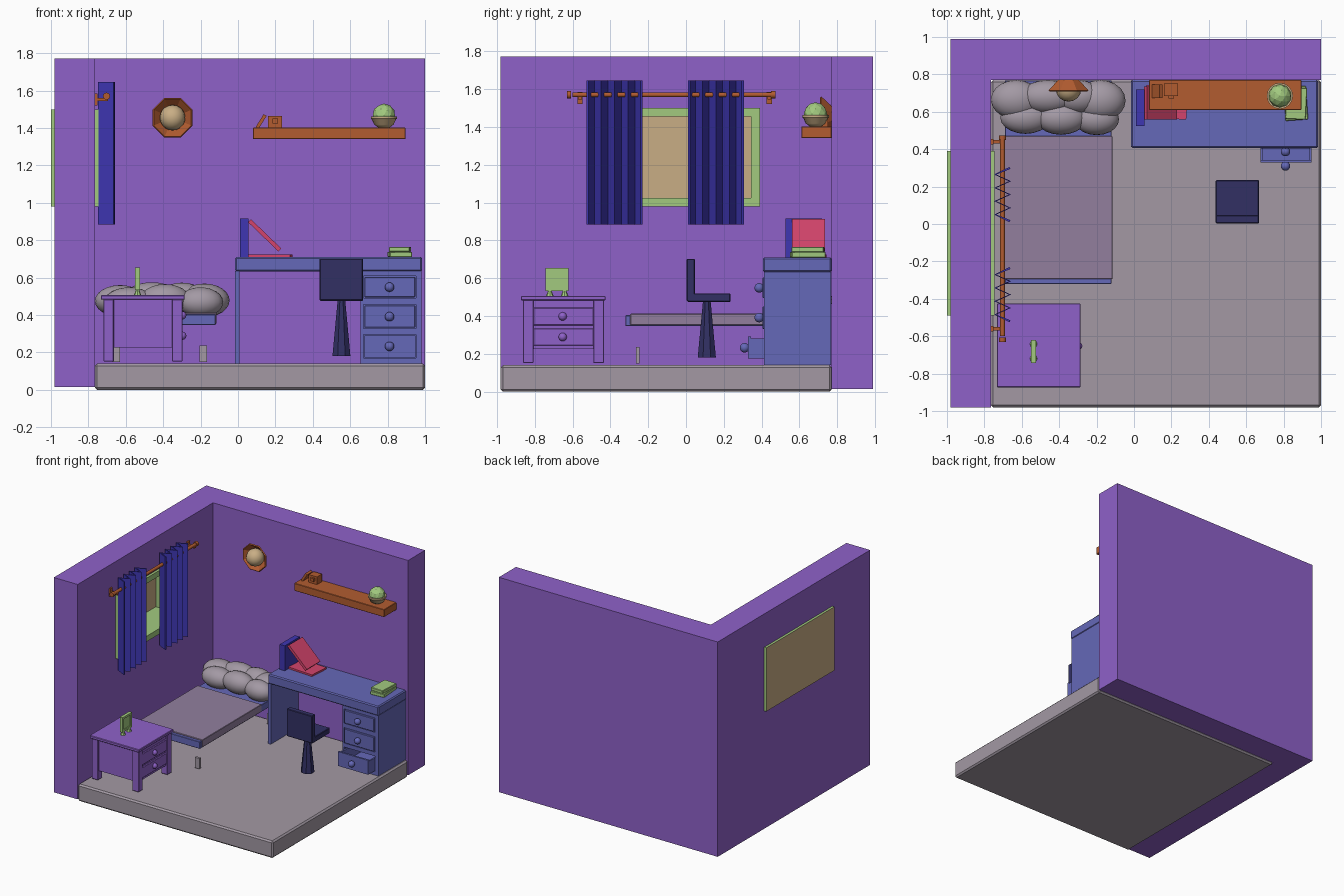
import bpy, bmesh, math
from mathutils import Matrix, Vector, Euler

if "Cube" in bpy.data.objects:
    bpy.data.objects.remove(bpy.data.objects["Cube"])

def lin(c):
    c /= 255
    return c / 12.92 if c <= 0.04045 else ((c + 0.055) / 1.055) ** 2.4

def material(name, r, g, b):
    m = bpy.data.materials.new(name)
    m.diffuse_color = (lin(r), lin(g), lin(b), 1)
    m.use_nodes = True
    m.node_tree.nodes["Principled BSDF"].inputs["Base Color"].default_value = m.diffuse_color
    return m

PURPLE = material("wall purple", 143, 97, 201)
BLUE = material("furniture blue", 101, 104, 184)
INDIGO = material("curtain indigo", 62, 54, 178)
NAVY = material("chair navy", 50, 48, 100)
GREY = material("floor grey", 163, 153, 164)
MAUVE = material("blanket mauve", 146, 127, 158)
ORANGE = material("wood orange", 178, 92, 48)
GREEN = material("light green", 162, 202, 127)
TAN = material("tan", 201, 174, 133)
PINK = material("pink", 212, 68, 108)

def finish(name, bm, mats, smooth=False):
    bmesh.ops.recalc_face_normals(bm, faces=bm.faces)
    me = bpy.data.meshes.new(name)
    bm.to_mesh(me)
    bm.free()
    ob = bpy.data.objects.new(name, me)
    bpy.context.collection.objects.link(ob)
    for m in (mats if isinstance(mats, list) else [mats]):
        me.materials.append(m)
    if smooth:
        bpy.ops.object.select_all(action='DESELECT')
        ob.select_set(True)
        bpy.context.view_layer.objects.active = ob
        bpy.ops.object.shade_smooth_by_angle(angle=math.radians(40))
    return ob

def add_box(bm, x0, x1, y0, y1, z0, z1):
    c = Vector(((x0 + x1) / 2, (y0 + y1) / 2, (z0 + z1) / 2))
    m = Matrix.Translation(c) @ Matrix.Diagonal((x1 - x0, y1 - y0, z1 - z0, 1))
    return bmesh.ops.create_cube(bm, size=1, matrix=m)["verts"], c

def box(name, dims, mat, bevel=0, rot=None):
    bm = bmesh.new()
    verts, c = add_box(bm, *dims)
    if bevel:
        bmesh.ops.bevel(bm, geom=bm.edges[:], offset=bevel, segments=1, affect='EDGES')
    if rot:
        r = Euler([math.radians(a) for a in rot]).to_matrix()
        bmesh.ops.rotate(bm, verts=bm.verts[:], cent=c, matrix=r)
    return finish(name, bm, mat)

def boxes(name, dims_list, mat):
    bm = bmesh.new()
    for d in dims_list:
        add_box(bm, *d)
    return finish(name, bm, mat)

def cone(name, p0, p1, r0, r1, sides, mat, smooth=False, caps=True, turn=0):
    p0, p1 = Vector(p0), Vector(p1)
    d = p1 - p0
    m = Matrix.Translation((p0 + p1) / 2) @ d.to_track_quat('Z', 'Y').to_matrix().to_4x4() @ Matrix.Rotation(turn, 4, 'Z')
    bm = bmesh.new()
    bmesh.ops.create_cone(bm, cap_ends=caps, segments=sides, radius1=r0, radius2=r1, depth=d.length, matrix=m)
    return finish(name, bm, mat, smooth)

def ball(name, c, r, mat, u=16, v=10):
    r = r if isinstance(r, tuple) else (r, r, r)
    bm = bmesh.new()
    bmesh.ops.create_uvsphere(bm, u_segments=u, v_segments=v, radius=1,
                              matrix=Matrix.Translation(c) @ Matrix.Diagonal((*r, 1)))
    return finish(name, bm, mat, True)

# Room shell: L-shaped walls with a window opening, and the floor slab
bm = bmesh.new()
L = [(-.98, -.98), (-.765, -.98), (-.765, .77), (1, .77), (1, .99), (-.98, .99)]
f = bm.faces.new([bm.verts.new((x, y, .015)) for x, y in L])
ext = bmesh.ops.extrude_face_region(bm, geom=[f])["geom"]
bmesh.ops.translate(bm, vec=(0, 0, 1.757), verts=[v for v in ext if isinstance(v, bmesh.types.BMVert)])
walls = finish("walls", bm, PURPLE)
cutter = box("window_cutter", (-1.2, -.6, -.465, .365, 1.005, 1.475), PURPLE)
cutter.hide_render = True
mod = walls.modifiers.new("opening", 'BOOLEAN')
mod.object = cutter
mod.operation = 'DIFFERENCE'
mod.solver = 'EXACT'
bpy.context.view_layer.objects.active = walls
bpy.ops.object.modifier_apply(modifier=mod.name)
bpy.data.objects.remove(cutter)
box("floor", (-.765, 1, -.98, .77, 0, .14), GREY, .012)

# Window: frame through the wall, pane closing it on the outside
boxes("window_frame", [(-.985, -.745, -.49, -.445, .98, 1.5), (-.985, -.745, .345, .39, .98, 1.5),
                       (-.985, -.745, -.445, .345, .98, 1.025), (-.985, -.745, -.445, .345, 1.455, 1.5)], GREEN)
pane = box("window_pane", (-1, -.985, -.49, .39, .98, 1.5), [GREEN, TAN])
for p in pane.data.polygons:
    p.material_index = int(abs(p.normal.x) > .5)

# Curtains: zigzag strips hung on a rod
for side, y0, y1 in (("left", -.52, -.235), ("right", .015, .3)):
    bm = bmesh.new()
    n = 8
    rows = [[bm.verts.new((-.742 if i % 2 else -.663, y0 + (y1 - y0) * i / n, z)) for i in range(n + 1)]
            for z in (.885, 1.645)]
    for i in range(n):
        bm.faces.new((rows[0][i], rows[0][i + 1], rows[1][i + 1], rows[1][i]))
    cur = finish("curtain_" + side, bm, INDIGO)
    s = cur.modifiers.new("thickness", 'SOLIDIFY')
    s.thickness = .012
    s.offset = 0
cone("curtain_rod", (-.703, -.6, 1.57), (-.703, .45, 1.57), .013, .013, 12, ORANGE, True)
for y, e in ((-.56, -.615), (.44, .465)):
    cone("rod_end", (-.703, e - .015, 1.57), (-.703, e + .008, 1.57), .019, .019, 12, ORANGE, True)
    boxes("rod_bracket", [(-.765, -.695, y - .01, y + .01, 1.545, 1.56), (-.765, -.752, y - .014, y + .014, 1.52, 1.585)], ORANGE)

# Wall lamp: octagonal open shade with a bulb
shade = cone("lamp_shade", (-.35, .768, 1.455), (-.35, .715, 1.455), .062, .115, 8, ORANGE, caps=False, turn=math.pi / 8)
s = shade.modifiers.new("thickness", 'SOLIDIFY')
s.thickness = .01
cone("lamp_base", (-.35, .77, 1.455), (-.35, .755, 1.455), .06, .065, 8, ORANGE, turn=math.pi / 8)
ball("lamp_bulb", (-.35, .722, 1.455), .068, TAN)

# Shelf with small ornaments and a plant
box("shelf", (.08, .895, .61, .77, 1.34, 1.402), ORANGE, .003)
boxes("shelf_ornament", [(.16, .235, .685, .75, 1.402, 1.465), (.185, .215, .67, .685, 1.425, 1.45)], ORANGE)
box("leaning_frame", (.115, .133, .675, .745, 1.395, 1.475), ORANGE, 0, (0, 32, 0))
bm = bmesh.new()
prof = [(0, 1.402), (.03, 1.402), (.052, 1.418), (.064, 1.445), (.07, 1.45), (.07, 1.462), (.058, 1.462), (0, 1.455)]
vs = [bm.verts.new((.78 + r, .685, z)) for r, z in prof]
es = [bm.edges.new(p) for p in zip(vs, vs[1:])]
bmesh.ops.spin(bm, geom=vs + es, cent=(.78, .685, 0), axis=(0, 0, 1), angle=2 * math.pi, steps=16)
bmesh.ops.remove_doubles(bm, verts=bm.verts[:], dist=1e-4)
finish("plant_pot", bm, TAN, True)
bm = bmesh.new()
bmesh.ops.create_icosphere(bm, subdivisions=2, radius=.062, matrix=Matrix.Translation((.78, .685, 1.468)))
finish("plant", bm, GREEN)

# Desk: top, left panel and drawer cabinet with the lowest drawer pulled out
box("desk_top", (-.015, .985, .407, .77, .632, .71), BLUE, .008)
box("desk_left_panel", (-.015, .008, .412, .768, .14, .634), BLUE)
boxes("desk_cabinet", [(.655, .672, .412, .768, .14, .634), (.952, .982, .412, .768, .14, .634),
                       (.672, .952, .75, .768, .14, .634)] +
      [(.672, .952, .412, .75, a, b) for a, b in ((.14, .17), (.295, .328), (.455, .49), (.608, .634))], BLUE)
for i, (z0, z1) in enumerate(((.494, .604), (.332, .451))):
    box("desk_drawer", (.676, .948, .405, .74, z0, z1), BLUE, .004)
    ball("desk_drawer_knob", (.81, .387, (z0 + z1) / 2), .025, BLUE)
boxes("open_drawer", [(.676, .948, .328, .343, .174, .291), (.676, .948, .343, .66, .174, .186),
                      (.676, .688, .343, .66, .186, .28), (.936, .948, .343, .66, .186, .28),
                      (.688, .936, .648, .66, .186, .28)], BLUE)
ball("open_drawer_knob", (.81, .31, .232), .025, BLUE)

# Things on the desk
box("standing_book", (.01, .056, .525, .72, .71, .915), INDIGO)
box("flat_folder", (.06, .285, .565, .735, .71, .724), PINK, 0, (0, 0, -4))
box("leaning_folder", (.03, .255, .56, .735, .815, .837), PINK, 0, (0, 44, 0))
box("green_book_low", (.805, .925, .555, .735, .71, .738), GREEN, .003, (0, 0, 4))
box("green_book_high", (.812, .922, .56, .73, .738, .764), GREEN, .003, (0, 0, -3))

# Chair
box("chair_seat", (.437, .668, .008, .235, .475, .52), NAVY, .004)
box("chair_back", (.437, .668, .003, .047, .478, .702), NAVY, .004)
cone("chair_stem", (.553, .11, .18), (.553, .11, .478), .052, .022, 8, NAVY, turn=math.pi / 8)

# Bed: base, blanket, feet and a lumpy pillow
box("bed_base", (-.69, -.12, -.32, .768, .346, .404), BLUE, .003)
box("blanket", (-.695, -.115, -.295, .47, .352, .412), MAUVE, .003)
for x in (-.65, -.185):
    for y in (-.255, .68):
        box("bed_foot", (x - .02, x + .02, y - .01, y + .01, .15, .236), GREY)
lobes = [(-.63, .665, .475, .135, .105, .085), (-.46, .68, .492, .15, .09, .083), (-.30, .68, .49, .13, .09, .083),
         (-.18, .66, .478, .135, .11, .09), (-.58, .57, .468, .135, .088, .08),
         (-.39, .565, .48, .135, .088, .085), (-.2, .56, .468, .12, .085, .08)]
for i, (x, y, z, a, b, c) in enumerate(lobes):
    ball("pillow_lobe", (x, y, z), (a, b, c), GREY, 20, 12)

# Nightstand: top, four legs, body, two drawers facing +x
box("nightstand_top", (-.733, -.285, -.873, -.425, .482, .506), PURPLE, .004)
for x in (-.72, -.352):
    for y in (-.862, -.49):
        box("nightstand_leg", (x, x + .056, y, y + .056, .152, .484), PURPLE, .003)
box("nightstand_body", (-.705, -.31, -.848, -.45, .225, .484), PURPLE)
for z0, z1 in ((.35, .446), (.243, .335)):
    box("nightstand_drawer", (-.34, -.3, -.81, -.488, z0, z1), PURPLE, .005)
    ball("nightstand_knob", (-.298, -.652, (z0 + z1) / 2), .022, PURPLE, 12, 8)

# Picture stand on the nightstand
boxes("picture_frame", [(-.55, -.525, -.742, -.725, .533, .655), (-.55, -.525, -.638, -.62, .533, .655),
                        (-.55, -.525, -.725, -.638, .533, .55), (-.55, -.525, -.725, -.638, .638, .655),
                        (-.545, -.532, -.725, -.638, .55, .638)], GREEN)
for y in (-.72, -.642):
    cone("picture_foot", (-.537, y, .506), (-.537, y, .536), .02, .008, 8, GREEN)
